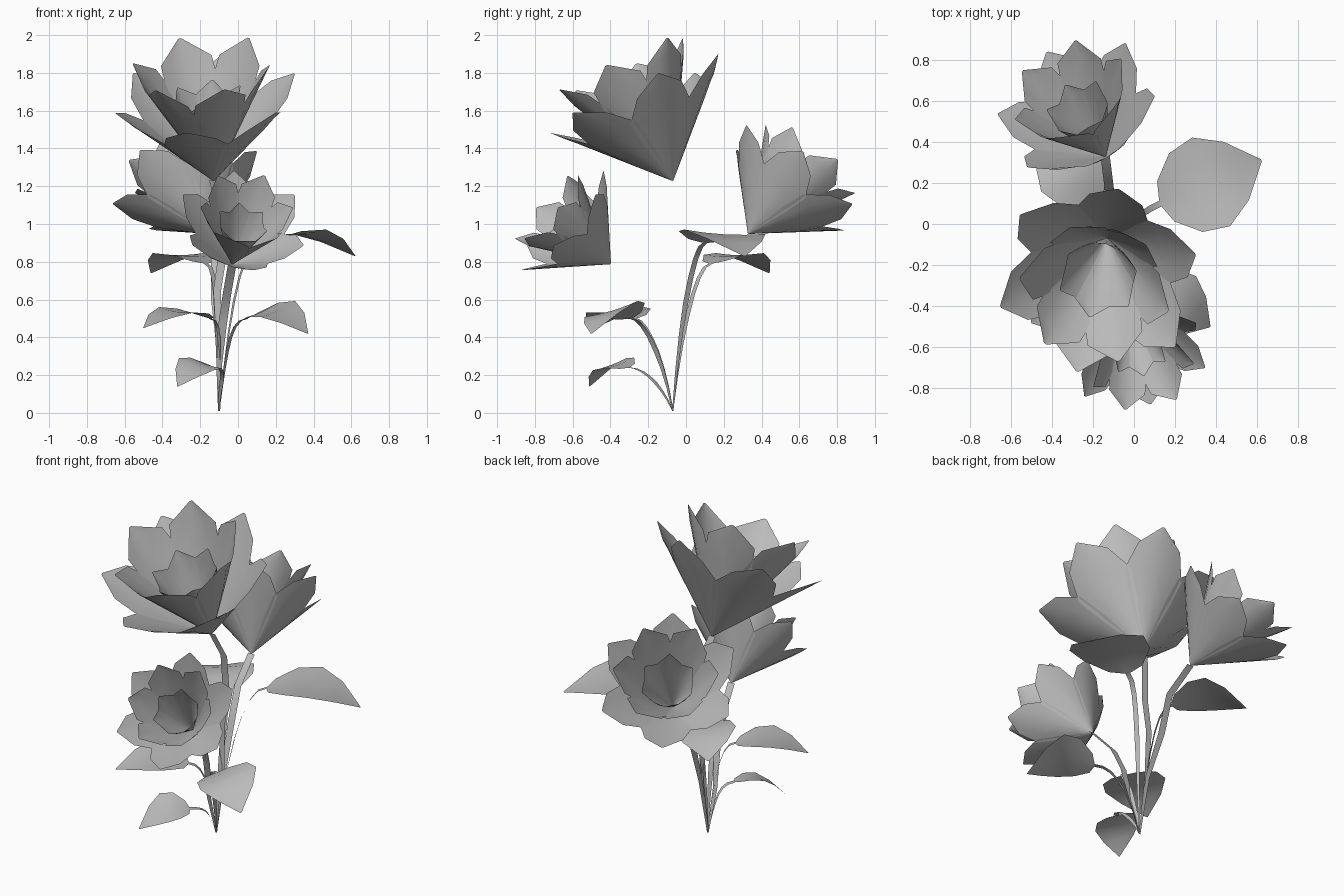
import bpy, bmesh, math, random
from mathutils import Vector, geometry

random.seed(4)
cube = bpy.data.objects.get("Cube")
if cube:
    bpy.data.objects.remove(cube, do_unlink=True)

grey = bpy.data.materials.new("plain_grey")
grey.use_nodes = True
grey.diffuse_color = (0.5, 0.5, 0.5, 1)
grey.node_tree.nodes["Principled BSDF"].inputs["Base Color"].default_value = (0.5, 0.5, 0.5, 1)


def add_sheets(name, sheets):
    """Make one smooth object from sheets, each a list of equal rows of points."""
    bm = bmesh.new()
    for rows in sheets:
        grid = [[bm.verts.new(p) for p in row] for row in rows]
        for low, high in zip(grid, grid[1:]):
            for i in range(len(low) - 1):
                bm.faces.new((low[i], low[i + 1], high[i + 1], high[i])).smooth = True
    mesh = bpy.data.meshes.new(name)
    bm.to_mesh(mesh)
    bm.free()
    mesh.materials.append(grey)
    obj = bpy.data.objects.new(name, mesh)
    bpy.context.collection.objects.link(obj)
    return obj


# Petals: (distance along, half width), relative to the petal length
PETAL = [(0, 0.01), (0.2, 0.12), (0.42, 0.21), (0.66, 0.27), (0.86, 0.19), (1, 0.01)]
ACROSS = (1, 0.5, 0, -0.5, -1)


def petal(azimuth, length, spread):
    rows = []
    for t, w in PETAL:
        r = length * t * math.sin(spread) + 0.004
        h = length * t * math.cos(spread)
        phi = min(0.62, w * length / r)
        rows.append([Vector((r * math.cos(azimuth + u * phi),
                             r * math.sin(azimuth + u * phi), h)) for u in ACROSS])
    return rows


# Whorls of six petals: name, length, opening angle in degrees
WHORLS = [("outer", 0.72, 44.5), ("middle", 0.77, 28.5), ("inner", 0.54, 21)]


def flower(name, base, axis, size):
    spin = Vector(axis).to_track_quat('Z', 'Y')
    for ring, (label, length, spread) in enumerate(WHORLS):
        sheets = []
        for i in range(6):
            rows = petal(math.tau * (i + 0.5 * (ring + 1)) / 6,
                         size * length * random.uniform(0.98, 1.01), math.radians(spread))
            sheets.append([[spin @ p + Vector(base) for p in row] for row in rows])
        add_sheets(f"{name}_{label}_petals", sheets)


def ribbon(name, points, side, width):
    """Flat stem that widens from a narrow foot."""
    rows = []
    for i, p in enumerate(points):
        half = side * width * 0.5 * min(1, 0.25 + 2 * i / len(points))
        rows.append([p - half, p + half])
    add_sheets(name, [rows])


FOOT = Vector((-0.1, -0.07, 0.01))

# Flowers and their stems: base, axis, size, points on the stem
FLOWERS = {
    "top_flower": ((-0.13, -0.07, 1.23), (-0.09, -0.4, 0.9), 1,
                   [(-0.1, -0.01, 0.35), (-0.11, 0, 0.65), (-0.08, 0, 0.85), (-0.09, -0.01, 1.08)]),
    "back_flower": ((-0.14, 0.33, 0.95), (-0.14, 0.25, 0.3), 0.8,
                    [(-0.1, 0, 0.35), (-0.12, 0.1, 0.6), (-0.12, 0.17, 0.82)]),
    "front_flower": ((-0.03, -0.4, 0.79), (0.06, -0.26, 0.23), 0.68,
                     [(-0.1, -0.14, 0.25), (-0.08, -0.19, 0.48), (-0.06, -0.25, 0.62)]),
}
for name, (base, axis, size, path) in FLOWERS.items():
    flower(name, base, axis, size)
    ribbon(name + "_stem", [FOOT] + [Vector(p) for p in path] + [Vector(base)],
           Vector((1, 0, 0)), 0.045)

# Leaves: (distance along, half width), relative to the leaf length
LEAF = [(0, 0.04), (0.05, 0.2), (0.25, 0.39), (0.5, 0.44), (0.75, 0.29), (1, 0.01)]


def leaf(name, start, tip, arch, roll):
    start, tip = Vector(start), Vector(tip)
    run = (tip - start) * Vector((1, 1, 0))
    length, ahead = run.length, run.normalized()
    side = Vector((-ahead.y, ahead.x, 0))
    rows = []
    for t, w in LEAF:
        centre = start.lerp(tip, t)
        centre.z += arch * math.sin(math.pi * t)
        rows.append([centre + w * length * Vector((-side.x * u, -side.y * u,
                                                   roll * u + 0.06 * u * u)) for u in ACROSS])
    add_sheets(name, [rows])
    # Stem rises from the foot and bends over into the leaf
    rise = Vector((0, 0, 0.6 * (start.z - FOOT.z)))
    reach = (start - FOOT) * Vector((1, 1, 0))
    path = geometry.interpolate_bezier(
        FOOT, FOOT + rise + reach * 0.25, start - ahead * reach.length * 0.45, start, 8)
    ribbon(name + "_stem", path, side, 0.03)


# Leaves: where the stem meets the leaf, tip, arch height, sideways roll
LEAVES = {
    "large_left_leaf": ((0.13, 0.1, 0.9), (0.62, 0.31, 0.83), 0.08, 0.05),
    "back_right_leaf": ((-0.17, 0.13, 0.79), (-0.46, 0.44, 0.74), 0.07, 0),
    "front_left_leaf": ((0.05, -0.29, 0.5), (0.37, -0.5, 0.42), 0.08, -0.25),
    "front_right_leaf": ((-0.15, -0.27, 0.5), (-0.5, -0.48, 0.45), 0.06, 0.08),
    "low_leaf": ((-0.12, -0.3, 0.24), (-0.32, -0.51, 0.14), 0.06, 0.25),
}
for name, (start, tip, arch, roll) in LEAVES.items():
    leaf(name, start, tip, arch, roll)
